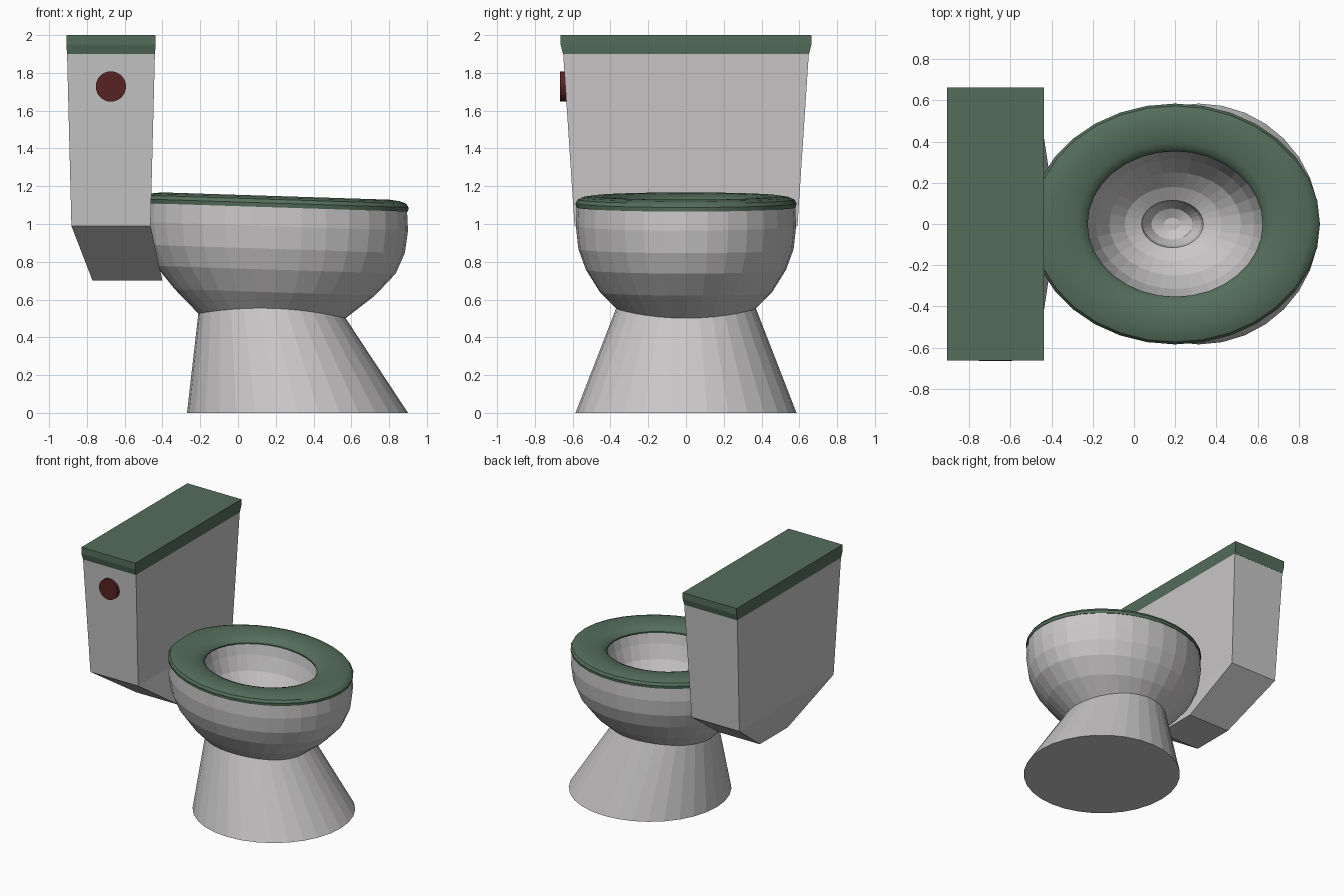
import bpy, bmesh, math

if "Cube" in bpy.data.objects:
    bpy.data.objects.remove(bpy.data.objects["Cube"])

def material(name, rgb):
    m = bpy.data.materials.new(name)
    m.diffuse_color = (*rgb, 1)
    m.use_nodes = True
    m.node_tree.nodes["Principled BSDF"].inputs["Base Color"].default_value = m.diffuse_color
    return m

PORCELAIN = material("grey porcelain", (0.58, 0.565, 0.565))
GREEN = material("dull green", (0.09, 0.155, 0.105))
RED = material("dark red", (0.095, 0.016, 0.016))

N = 32
CX, RIM, TILT = 0.2, 1.088, -0.032   # bowl centre, rim height, forward slope


def loft(name, rings, mat, cap_start=False, cap_end=False, smooth=False):
    """Skin a series of point rings."""
    bm = bmesh.new()
    vr = [[bm.verts.new(p) for p in r] for r in rings]
    n = len(rings[0])
    for a, b in zip(vr, vr[1:]):
        for i in range(n):
            j = (i + 1) % n
            bm.faces.new((a[i], a[j], b[j], b[i]))
    if cap_start:
        bm.faces.new(vr[0])
    if cap_end:
        bm.faces.new(vr[-1])
    bmesh.ops.remove_doubles(bm, verts=bm.verts, dist=1e-5)
    bmesh.ops.recalc_face_normals(bm, faces=bm.faces)
    me = bpy.data.meshes.new(name)
    bm.to_mesh(me)
    bm.free()
    me.materials.append(mat)
    ob = bpy.data.objects.new(name, me)
    bpy.context.collection.objects.link(ob)
    if smooth:
        bpy.ops.object.select_all(action='DESELECT')
        ob.select_set(True)
        bpy.context.view_layer.objects.active = ob
        bpy.ops.object.shade_smooth_by_angle(angle=math.radians(35))
    return ob


def tilted(rx, ry, z, cx=CX, saddle=0.0):
    """Elliptical ring in the sloping bowl frame."""
    pts = []
    for i in range(N):
        a = 2 * math.pi * i / N
        x, y = cx + rx * math.cos(a), ry * math.sin(a)
        pts.append((x, y, RIM + z + TILT * (x - CX) + saddle * math.sin(a) ** 2))
    return pts


def rect(x0, x1, hy, z):
    return [(x0, -hy, z), (x1, -hy, z), (x1, hy, z), (x0, hy, z)]


# Bowl: outer wall up to the rim, then the inner basin down to the drain
foot = tilted(0.39, 0.37, -0.575, 0.18, 0.04)
bowl = [foot,
        tilted(0.53, 0.455, -0.45, 0.195), tilted(0.635, 0.53, -0.33),
        tilted(0.683, 0.57, -0.22), tilted(0.70, 0.583, -0.10),
        tilted(0.695, 0.578, 0.004), tilted(0.44, 0.365, 0.004),
        tilted(0.42, 0.35, -0.08), tilted(0.385, 0.315, -0.19),
        tilted(0.32, 0.25, -0.30), tilted(0.235, 0.18, -0.37, 0.19),
        tilted(0.15, 0.115, -0.41, 0.187), tilted(0.14, 0.105, -0.46, 0.185),
        tilted(0.10, 0.075, -0.52, 0.185), tilted(0.04, 0.03, -0.545, 0.185)]
loft("bowl", bowl, PORCELAIN, cap_end=True)

# Pedestal flaring to a round base
base = [(0.315 + 0.585 * math.cos(2 * math.pi * i / N),
         0.585 * math.sin(2 * math.pi * i / N), 0) for i in range(N)]
loft("pedestal", [base, foot], PORCELAIN, cap_start=True)

# Seat ring: closed rounded cross-section
profile = [(1.0, 0.0), (1.005, 0.022), (0.985, 0.042), (0.94, 0.053), (0.86, 0.06),
           (0.77, 0.058), (0.68, 0.047), (0.63, 0.034), (0.607, 0.012), (0.61, 0.0)]
seat = [tilted(0.70 * r, 0.582 * r, z) for r, z in profile]
loft("seat", seat + seat[:1], GREEN, smooth=True)

# Tank narrowing to a small bottom
loft("tank", [rect(-0.77, -0.40, 0.175, 0.70), rect(-0.882, -0.463, 0.59, 0.99),
              rect(-0.905, -0.44, 0.65, 1.90)], PORCELAIN, True, True)

# Tank lid
loft("tank_lid", [rect(-0.905, -0.44, 0.651, 1.90), rect(-0.909, -0.436, 0.664, 1.95),
                  rect(-0.909, -0.436, 0.664, 2.0)], GREEN, True, True)

# Round flush button on the tank side
button = [[(-0.673 + 0.08 * math.cos(2 * math.pi * i / N), y,
            1.728 + 0.08 * math.sin(2 * math.pi * i / N)) for i in range(N)]
          for y in (-0.62, -0.666)]
loft("flush_button", button, RED, True, True)
